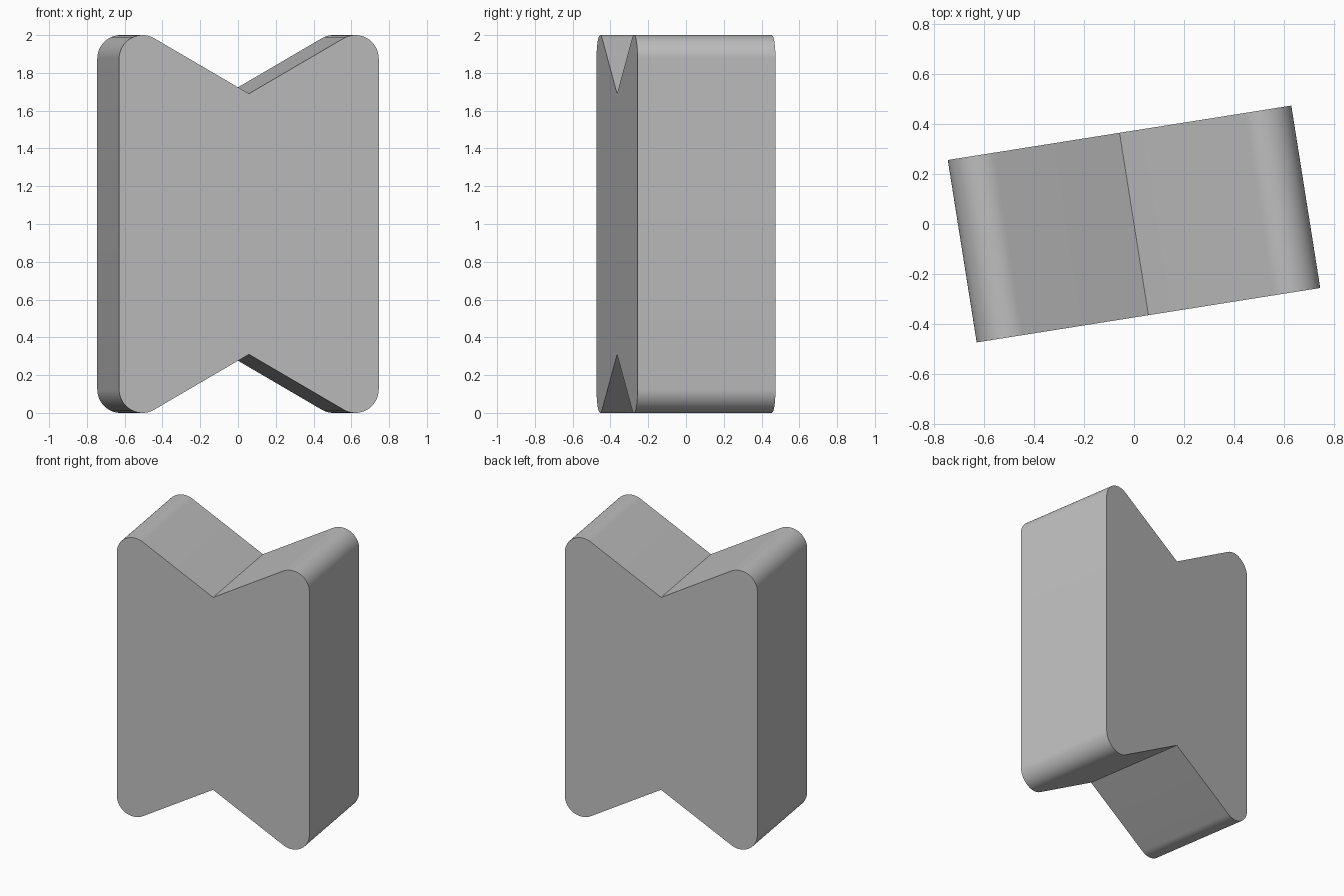
import bpy
import bmesh
from math import cos, sin, radians

cube = bpy.data.objects.get("Cube")
if cube:
    bpy.data.objects.remove(cube, do_unlink=True)

HALF_W, DEPTH, HEIGHT = 0.696, 0.739, 2.0
NOTCH, RADIUS, STEPS = 0.31, 0.1255, 20
TURN = radians(9)

# Single grey material
grey = bpy.data.materials.new("Plain grey")
grey.use_nodes = True
colour = (0.52, 0.52, 0.52, 1)
grey.diffuse_color = colour
grey.node_tree.nodes["Principled BSDF"].inputs["Base Color"].default_value = colour


def rounded_corner(side, top, start):
    """Arc of a rounded corner, swept 120 degrees from start."""
    cx = side * (HALF_W - RADIUS)
    cz = HEIGHT - RADIUS if top else RADIUS
    angles = [radians(start + 120 * i / STEPS) for i in range(STEPS + 1)]
    return [(cx + RADIUS * cos(a), cz + RADIUS * sin(a)) for a in angles]


# Block outline: four rounded corners with a V notch above and below
outline = (rounded_corner(1, True, 0) + [(0, HEIGHT - NOTCH)]
           + rounded_corner(-1, True, 60)
           + rounded_corner(-1, False, 180) + [(0, NOTCH)]
           + rounded_corner(1, False, 240))

# Extrude the outline from front to back
bm = bmesh.new()
front = bm.faces.new([bm.verts.new((x, -DEPTH / 2, z)) for x, z in outline])
result = bmesh.ops.extrude_face_region(bm, geom=[front], use_keep_orig=True)
back = [v for v in result["geom"] if isinstance(v, bmesh.types.BMVert)]
bmesh.ops.translate(bm, verts=back, vec=(0, DEPTH, 0))
bmesh.ops.recalc_face_normals(bm, faces=bm.faces)
mesh = bpy.data.meshes.new("notched_block")
bm.to_mesh(mesh)
bm.free()
mesh.materials.append(grey)

block = bpy.data.objects.new("notched_block", mesh)
block.rotation_euler.z = TURN
bpy.context.collection.objects.link(block)

# Smooth rounded corners, sharp notches and rims
bpy.ops.object.select_all(action="DESELECT")
block.select_set(True)
bpy.context.view_layer.objects.active = block
bpy.ops.object.shade_smooth_by_angle(angle=radians(30))
